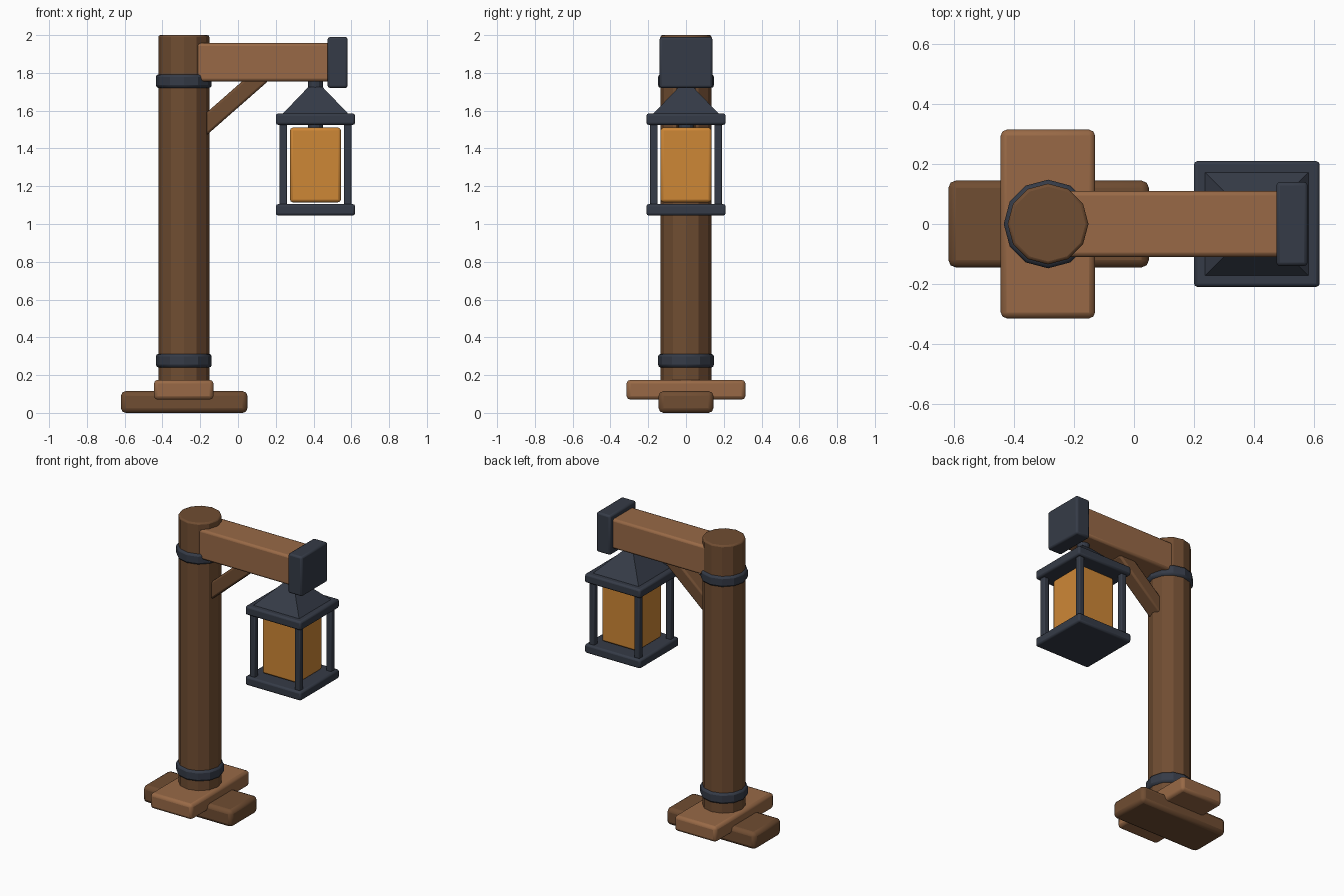
import bpy
from math import radians, pi, atan2, hypot

cube = bpy.data.objects.get("Cube")
if cube:
    bpy.data.objects.remove(cube, do_unlink=True)


def material(name, srgb):
    col = [((c / 255 + 0.055) / 1.055) ** 2.4 for c in srgb] + [1]
    m = bpy.data.materials.new(name)
    m.use_nodes = True
    m.diffuse_color = col
    m.node_tree.nodes["Principled BSDF"].inputs["Base Color"].default_value = col
    return m


dark_wood = material("dark wood", (112, 77, 50))
light_wood = material("light wood", (152, 105, 70))
iron = material("dark iron", (53, 59, 71))
amber = material("amber glass", (206, 135, 54))


def finish(name, mat, bevel):
    ob = bpy.context.object
    ob.name = name
    ob.data.materials.append(mat)
    if bevel:
        mod = ob.modifiers.new("Bevel", "BEVEL")
        mod.width = bevel
        mod.segments = 2
        mod.limit_method = "ANGLE"
        mod.angle_limit = radians(40)
    return ob


def box(name, mat, x, y, z, bevel=0.015):
    """Box from (low, high) ranges on each axis."""
    ranges = (x, y, z)
    bpy.ops.mesh.primitive_cube_add(size=1, location=[(a + b) / 2 for a, b in ranges])
    bpy.context.object.scale = [b - a for a, b in ranges]
    bpy.ops.object.transform_apply(location=False, rotation=False)
    return finish(name, mat, bevel)


def column(name, mat, x, radius, z0, z1, sides=12, bevel=0.01):
    bpy.ops.mesh.primitive_cylinder_add(vertices=sides, radius=radius, depth=z1 - z0,
                                        location=(x, 0, (z0 + z1) / 2))
    return finish(name, mat, bevel)


# Crossed planks of the foot
box("lower_foot_plank", dark_wood, (-0.62, 0.05), (-0.145, 0.145), (0, 0.115), 0.025)
box("upper_foot_plank", light_wood, (-0.445, -0.13), (-0.315, 0.315), (0.07, 0.175), 0.02)

# Post with its iron bands
post_x = -0.287
column("post", dark_wood, post_x, 0.135, 0.06, 2.0)
for name, z in (("lower_band", 0.24), ("upper_band", 1.72)):
    column(name, iron, post_x, 0.148, z, z + 0.073, bevel=0.015)

# Arm, end cap and diagonal brace
box("arm", light_wood, (-0.29, 0.5), (-0.11, 0.11), (1.755, 1.957), 0.015)
box("arm_end_cap", iron, (0.475, 0.58), (-0.14, 0.14), (1.72, 1.99), 0.012)
x0, z0, x1, z1 = -0.22, 1.483, 0.13, 1.79
length = hypot(x1 - x0, z1 - z0)
brace = box("brace", dark_wood, (-length / 2, length / 2), (-0.05, 0.05), (-0.045, 0.045), 0.012)
brace.location = ((x0 + x1) / 2, 0, (z0 + z1) / 2)
brace.rotation_euler.y = -atan2(z1 - z0, x1 - x0)

# Lantern
lx = 0.41
for name, z in (("lantern_floor", 1.045), ("lantern_eave", 1.525)):
    box(name, iron, (lx - 0.21, lx + 0.21), (-0.21, 0.21), (z, z + 0.06), 0.012)
for side_x, x_word in ((-1, "right"), (1, "left")):
    for side_y, y_word in ((-1, "front"), (1, "back")):
        cx, cy = lx + side_x * 0.17, side_y * 0.17
        box(f"lantern_{y_word}_{x_word}_bar", iron, (cx - 0.02, cx + 0.02),
            (cy - 0.02, cy + 0.02), (1.08, 1.55), 0.006)
box("lantern_light", amber, (lx - 0.135, lx + 0.135), (-0.135, 0.135), (1.115, 1.51), 0.015)

# Four-sided roof and hanging rod
bpy.ops.mesh.primitive_cone_add(vertices=4, radius1=0.177 * 2 ** 0.5, radius2=0.038 * 2 ** 0.5,
                                depth=0.145, location=(lx, 0, 1.6525), rotation=(0, 0, pi / 4))
finish("lantern_roof", iron, 0)
column("hanging_rod", iron, lx, 0.04, 1.5, 1.77, bevel=0.004)

# Soft bevels with flat main faces
for ob in bpy.context.scene.objects:
    if ob.type == "MESH":
        bpy.ops.object.select_all(action="DESELECT")
        ob.select_set(True)
        bpy.context.view_layer.objects.active = ob
        bpy.ops.object.shade_smooth_by_angle(angle=radians(25))
